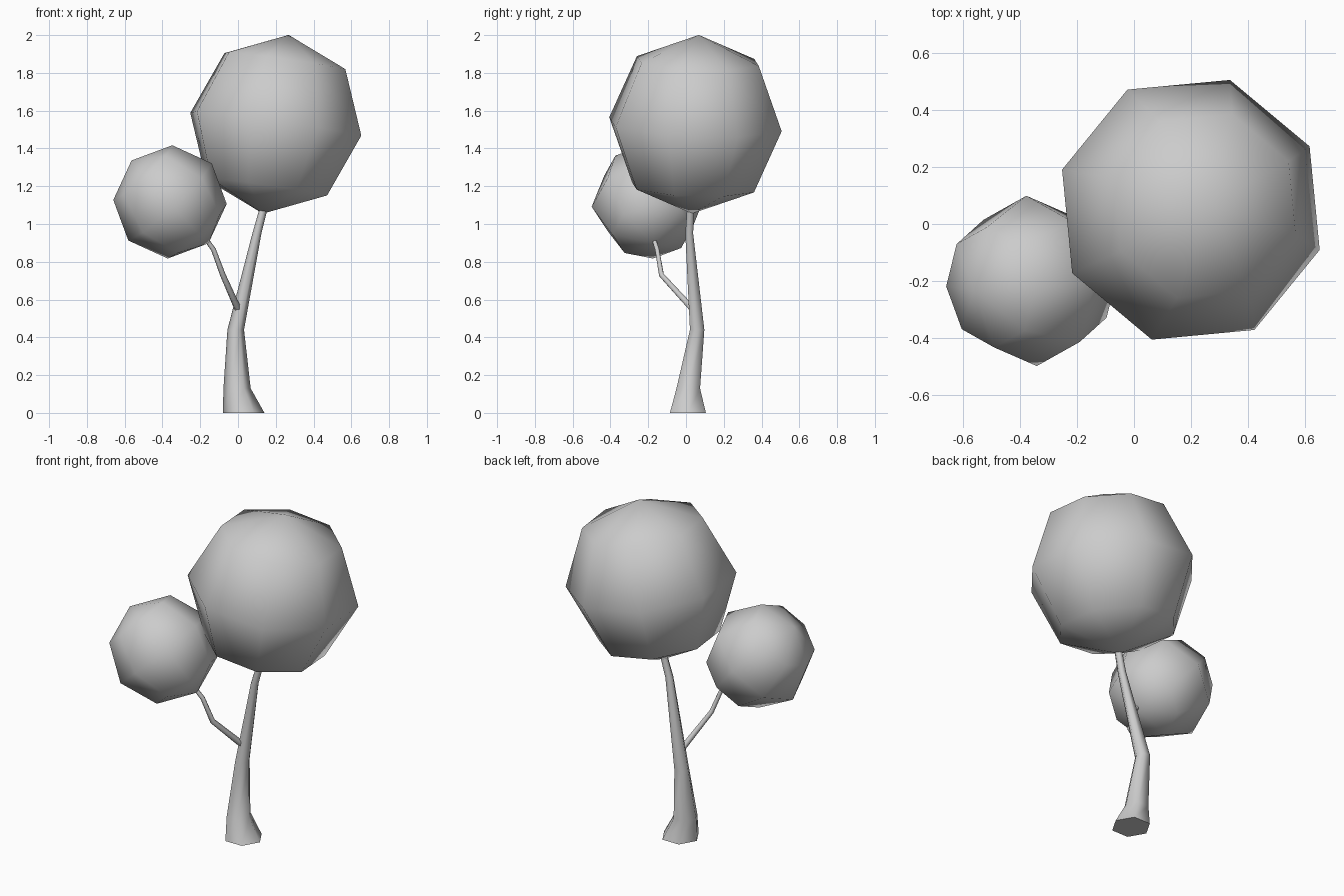
import bpy, bmesh
from math import radians, cos, sin, tau
from mathutils import Matrix, Vector

if "Cube" in bpy.data.objects:
    bpy.data.objects.remove(bpy.data.objects["Cube"])


def finish(name, bm):
    bmesh.ops.recalc_face_normals(bm, faces=bm.faces)
    for f in bm.faces:
        f.smooth = len(f.verts) < 5      # end caps stay flat
    me = bpy.data.meshes.new(name)
    bm.to_mesh(me)
    bm.free()
    ob = bpy.data.objects.new(name, me)
    bpy.context.collection.objects.link(ob)
    return ob


def tube(name, path, sides, level=False):
    """Loft rings along (x, y, z, radius) points; level keeps rings horizontal."""
    bm = bmesh.new()
    pts = [Vector(p[:3]) for p in path]
    rings = []
    for i, p in enumerate(pts):
        d = pts[min(i + 1, len(pts) - 1)] - pts[max(i - 1, 0)]
        n = Vector((0, 0, 1)) if level else d.normalized()
        u = (Vector((1, 0, 0)) - n * n.x).normalized()
        v = n.cross(u)
        r = path[i][3]
        rings.append([bm.verts.new(p + r * (cos(tau * k / sides) * u + sin(tau * k / sides) * v))
                      for k in range(sides)])
    for a, b in zip(rings, rings[1:]):
        for k in range(sides):
            j = (k + 1) % sides
            bm.faces.new((a[k], a[j], b[j], b[k]))
    bm.faces.new(rings[0][::-1])
    bm.faces.new(rings[-1])
    return finish(name, bm)


def foliage(name, centre, radius, rot):
    """Coarse eight-sided ball, tilted."""
    bm = bmesh.new()
    bmesh.ops.create_uvsphere(bm, u_segments=8, v_segments=4, radius=radius,
                              matrix=Matrix.Translation(centre) @ rot)
    return finish(name, bm)


def rot(deg, axis):
    return Matrix.Rotation(radians(deg), 4, axis)


# Trunk: flared base, bend, slender top running into the crown
tube("trunk", [(0.03, 0.01, 0, 0.11), (-0.005, 0.012, 0.13, 0.072),
               (-0.012, 0.059, 0.44, 0.044), (0.1, 0.017, 0.95, 0.024),
               (0.14, 0.025, 1.1, 0.021)], 6, level=True)

# Side branch
tube("branch", [(0.0, 0.035, 0.55, 0.019), (-0.08, -0.13, 0.73, 0.015),
                (-0.13, -0.153, 0.865, 0.013), (-0.18, -0.175, 0.935, 0.012)], 6)

# Leaf masses
foliage("large_foliage", (0.2, 0.05, 1.528), 0.478,
        rot(-17.3, 'Z') @ rot(7.2, 'Y') @ rot(-4.5, 'X'))
foliage("small_foliage", (-0.36, -0.2, 1.117), 0.301,
        rot(3.5, 'Z') @ rot(5, 'X') @ rot(-43, 'Y'))
